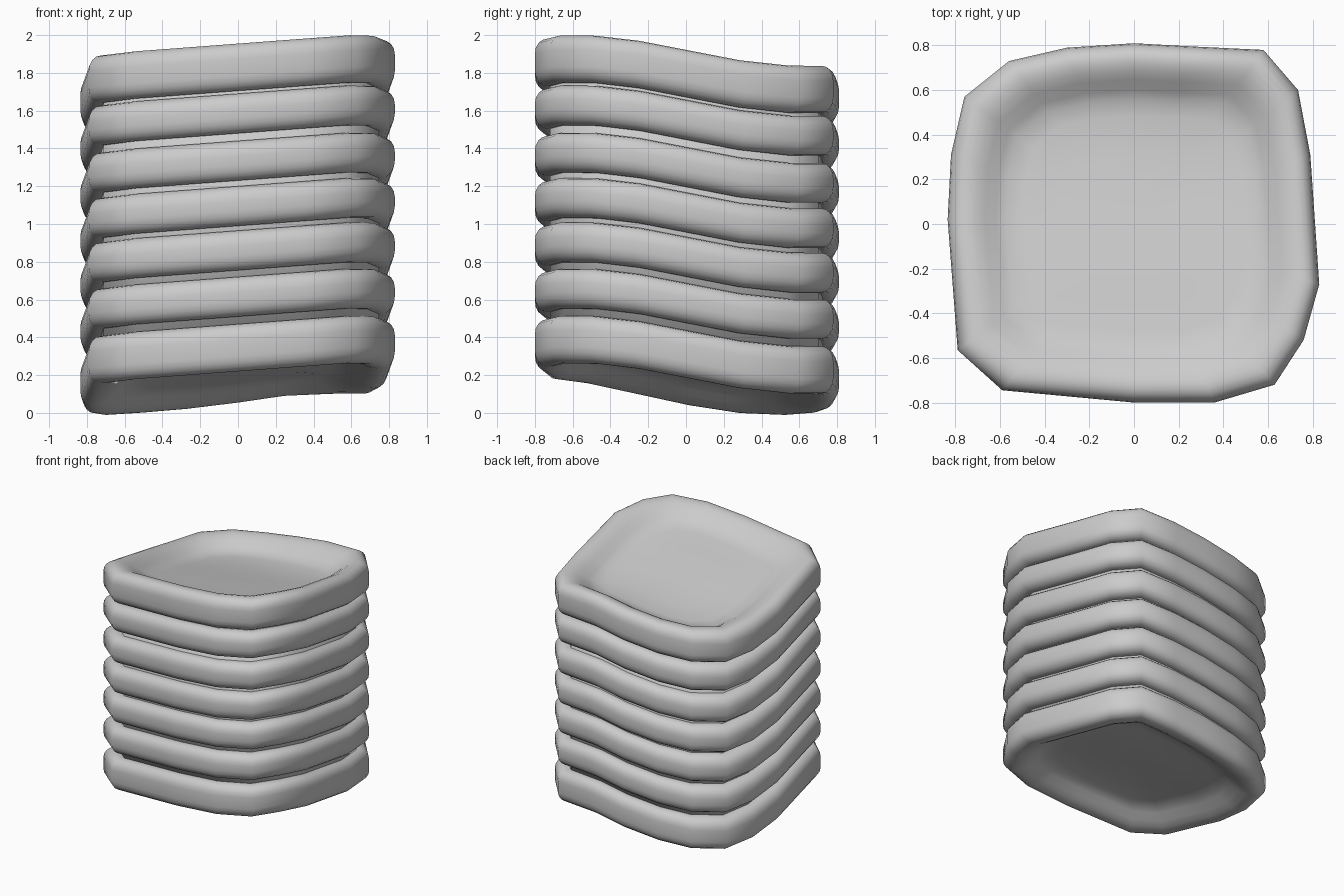
import bpy
import bmesh
import math

cube = bpy.data.objects.get("Cube")
if cube:
    bpy.data.objects.remove(cube)

grey = bpy.data.materials.new("plain grey")
grey.use_nodes = True
GREY = (0.6, 0.6, 0.6, 1)
grey.diffuse_color = GREY
grey.node_tree.nodes["Principled BSDF"].inputs["Base Color"].default_value = GREY

# Uneven rounded-square outline shared by every layer
OUTLINE = [(0.83, -0.27), (0.79, 0.31), (0.735, 0.6), (0.58, 0.78), (0.27, 0.795), (0, 0.81),
           (-0.3, 0.79), (-0.56, 0.73), (-0.76, 0.57), (-0.82, 0.31), (-0.835, 0.02),
           (-0.79, -0.565), (-0.59, -0.745), (0, -0.80), (0.36, -0.80),
           (0.63, -0.72), (0.76, -0.52)]


def bump(x, y, cx, cy):
    return math.exp(-((x - cx) ** 2 + (y - cy) ** 2) / 0.12)


def warp(x, y):
    """Height offset: a tilt along x, a soft wave along y and two local bends."""
    t = max(-1, min(1, y / 0.7))
    return (0.075 * x - 0.09 * math.sin(t * math.pi / 2)
            + 0.035 * bump(x, y, 0.32, 0.8) - 0.03 * bump(x, y, -0.82, 0.08))


def sweep(name, profile):
    """Scale the outline through (scale, z) rings and close both ends."""
    bm = bmesh.new()
    rings = [[bm.verts.new((x * s, y * s, z + warp(x * s, y * s))) for x, y in OUTLINE]
             for s, z in profile]
    n = len(OUTLINE)
    for low, high in zip(rings, rings[1:]):
        for i in range(n):
            j = (i + 1) % n
            bm.faces.new((low[i], low[j], high[j], high[i]))
    for ring, z, flip in ((rings[0], profile[0][1], True), (rings[-1], profile[-1][1], False)):
        centre = bm.verts.new((0, 0, z))
        for i in range(n):
            tri = (ring[i], ring[(i + 1) % n], centre)
            bm.faces.new(tri[::-1] if flip else tri)
    mesh = bpy.data.meshes.new(name)
    bm.to_mesh(mesh)
    bm.free()
    for face in mesh.polygons:
        face.use_smooth = True
    mesh.materials.append(grey)
    obj = bpy.data.objects.new(name, mesh)
    bpy.context.collection.objects.link(obj)
    return obj


def layer_profile(bottom, top):
    """Dished underside, rounded rim and dished top."""
    r = 0.08
    depth = 0.44 * (top - bottom)
    arc = [(1 - r * (1 - math.cos(a)), r * (1 - math.sin(a)))
           for a in (math.pi / 2 * k / 4 for k in range(5))]
    dish = [(0.2, 1), (0.4, 0.98), (0.6, 0.93), (0.69, 0.83),
            (0.74, 0.62), (0.8, 0.3), (0.85, 0.09), (0.89, 0.01)]
    half = [(s, d * depth) for s, d in dish] + arc[::-1]
    return ([(s, bottom + d) for s, d in half]
            + [(s, top - d) for s, d in reversed(half)])


# Seven stacked layers, the end ones thicker
TOPS = [0.38, 0.63, 0.875, 1.11, 1.35, 1.6, 1.865]
for k, top in enumerate(TOPS):
    thick = 0.25 if k in (0, len(TOPS) - 1) else 0.21
    sweep(f"layer_{k + 1}", layer_profile(top - thick, top))

# Recessed core that shows in the grooves
sweep("core", [(0.3, 0.29), (0.6, 0.29), (0.9, 0.29), (0.9, 1.69), (0.6, 1.69), (0.3, 1.69)])
